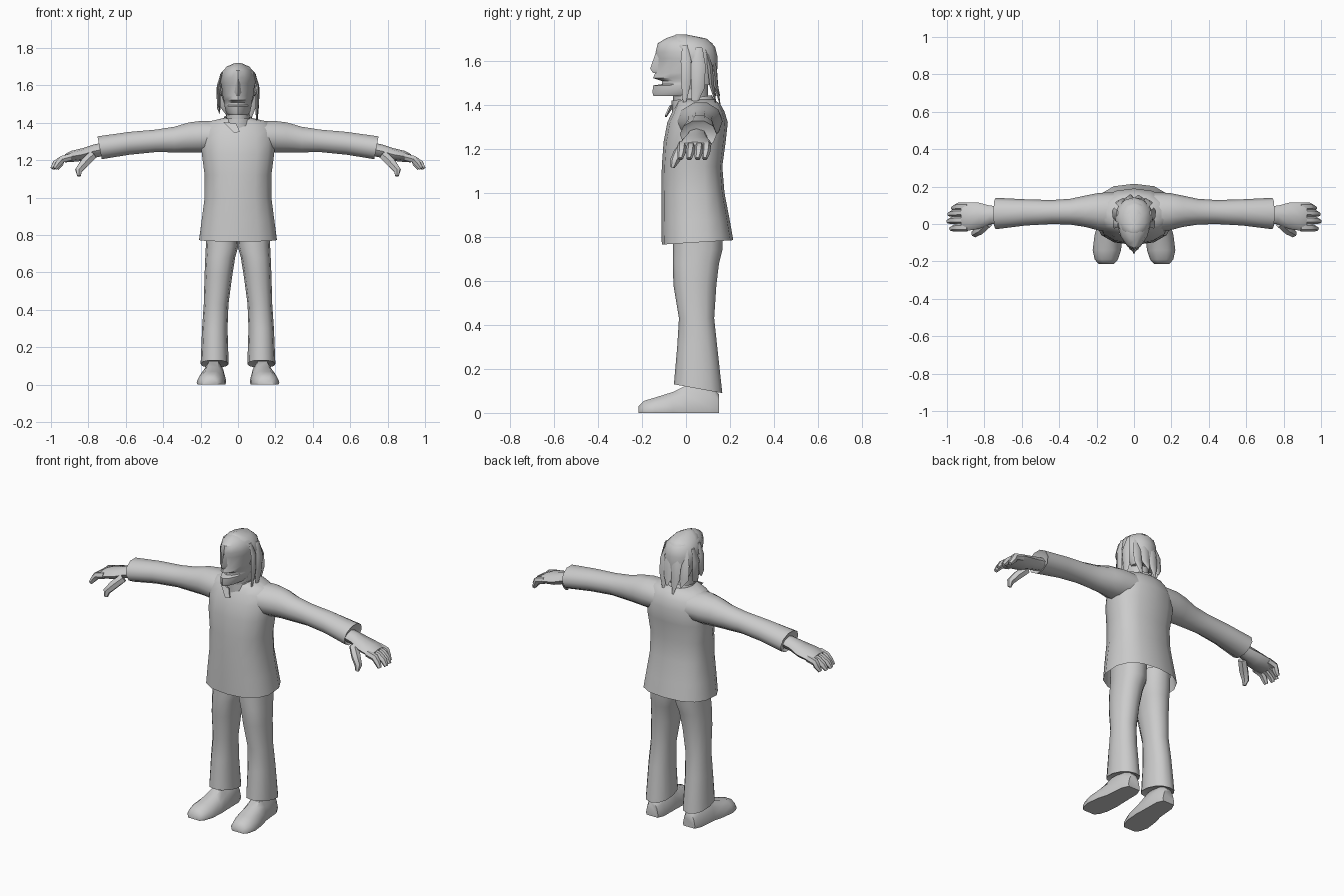
import bpy, bmesh, math
from mathutils import Vector

grey = bpy.data.materials.new("plain grey")
grey.diffuse_color = (0.6, 0.6, 0.6, 1)


def loft(name, rings, caps=(True, True), mirror=False, angle=50):
    """Skin a list of equal-length point rings into one smooth part."""
    bm = bmesh.new()
    vs = [[bm.verts.new(p) for p in r] for r in rings]
    n = len(vs[0])
    for a, b in zip(vs, vs[1:]):
        for i in range(n):
            bm.faces.new((a[i], a[(i + 1) % n], b[(i + 1) % n], b[i]))
    if caps[0]:
        bm.faces.new(vs[0][::-1])
    if caps[1]:
        bm.faces.new(vs[-1])
    bmesh.ops.recalc_face_normals(bm, faces=bm.faces)
    me = bpy.data.meshes.new(name)
    bm.to_mesh(me)
    bm.free()
    me.materials.append(grey)
    me.shade_smooth()
    me.set_sharp_from_angle(angle=math.radians(angle))
    ob = bpy.data.objects.new(name, me)
    bpy.context.collection.objects.link(ob)
    if mirror:
        ob.modifiers.new("mirror", 'MIRROR')
    return ob


def egg(z, rx, yf, yb, ym=None, k=0.0, e=1.0, cx=0.0, tilt=0.0, n=12):
    """Horizontal ring: front yf, back yb, widest at ym, front narrowed by k."""
    ym = (yf + yb) / 2 if ym is None else ym
    pts = []
    for i in range(n):
        t = 2 * math.pi * i / n
        s, c = math.sin(t), math.cos(t)
        s = math.copysign(abs(s) ** e, s)
        c = math.copysign(abs(c) ** e, c)
        y = ym - (ym - yf) * c if c > 0 else ym - (yb - ym) * c
        pts.append((cx + rx * s * (1 - k * max(0, c)), y, z + tilt * c))
    return pts


def upright(x, cy, cz, ry, rz, lean=0.0, n=10):
    """Ring standing across the x direction, for arms and hands."""
    return [(x + lean * math.sin(2 * math.pi * i / n),
             cy + ry * math.cos(2 * math.pi * i / n),
             cz + rz * math.sin(2 * math.pi * i / n)) for i in range(n)]


def tube(name, path, widths, flat=1.0, side=(0, 1, 0), n=6, mirror=False):
    """Tapered tube along a path; flat scales its thickness."""
    pts = [Vector(p) for p in path]
    rings = []
    for i, p in enumerate(pts):
        d = (pts[min(i + 1, len(pts) - 1)] - pts[max(i - 1, 0)]).normalized()
        u = Vector(side)
        u = (u - d * u.dot(d)).normalized()
        v = d.cross(u) * flat
        rings.append([p + widths[i] * (u * math.cos(2 * math.pi * j / n)
                      + v * math.sin(2 * math.pi * j / n)) for j in range(n)])
    return loft(name, rings, mirror=mirror)


# Jacket body, open at the hem
loft("jacket", [egg(*r, n=14) for r in [
    # z, rx, front, back, widest, k, exponent, cx, tilt
    (0.775, 0.212, -0.11, 0.215, 0.05, 0.0, 0.8, 0, -0.01),
    (0.88, 0.198, -0.112, 0.198, 0.05, 0.0, 0.8),
    (1.00, 0.182, -0.112, 0.175, 0.05, 0.0, 0.8),
    (1.12, 0.182, -0.11, 0.165, 0.05, 0.0, 0.8),
    (1.23, 0.197, -0.102, 0.180, 0.05, 0.0, 0.8),
    (1.32, 0.205, -0.085, 0.190, 0.05, 0.0, 0.9),
    (1.37, 0.200, -0.062, 0.175, 0.05),
    (1.405, 0.165, -0.045, 0.155, 0.05),
    (1.425, 0.080, -0.040, 0.125, 0.04)]], caps=(False, True))

# Sleeves with open cuffs
loft("sleeve", [upright(*r) for r in [
    (0.10, 0.060, 1.325, 0.110, 0.085),
    (0.19, 0.066, 1.325, 0.100, 0.090),
    (0.26, 0.068, 1.322, 0.084, 0.084),
    (0.34, 0.066, 1.310, 0.069, 0.072),
    (0.44, 0.064, 1.303, 0.064, 0.063),
    (0.58, 0.062, 1.290, 0.070, 0.064),
    (0.74, 0.056, 1.266, 0.084, 0.064, 0.012),
    (0.725, 0.056, 1.266, 0.062, 0.046, 0.012)]], caps=(False, True), mirror=True)

# Hands: palm, four curled fingers and a thumb
loft("palm", [upright(*r, n=8) for r in [
    (0.70, 0.050, 1.262, 0.045, 0.036), (0.77, 0.048, 1.248, 0.050, 0.036),
    (0.83, 0.044, 1.230, 0.070, 0.034), (0.89, 0.040, 1.220, 0.076, 0.030),
    (0.925, 0.040, 1.210, 0.068, 0.022)]], mirror=True)
for i, (y, reach) in enumerate([(-0.018, 0.985), (0.022, 1.0), (0.06, 0.995), (0.093, 0.975)]):
    tube(f"finger_{i + 1}", [(0.89, y, 1.218), (0.94, y, 1.205),
         (reach - 0.025, y - 0.003, 1.182), (reach - 0.006, y - 0.008, 1.155)],
         [0.021, 0.021, 0.019, 0.012], mirror=True)
tube("thumb", [(0.78, 0.005, 1.225), (0.82, -0.030, 1.185),
     (0.852, -0.052, 1.145), (0.850, -0.062, 1.115)],
     [0.026, 0.027, 0.021, 0.010], mirror=True)

# Trouser legs with a slanted flared hem
loft("trouser_leg", [egg(*r) for r in [
    (0.84, 0.085, -0.060, 0.170, None, 0, 0.85, 0.085),
    (0.74, 0.087, -0.060, 0.165, None, 0, 0.85, 0.085),
    (0.68, 0.080, -0.060, 0.150, None, 0, 0.85, 0.095),
    (0.58, 0.074, -0.057, 0.138, None, 0, 0.9, 0.105),
    (0.43, 0.066, -0.032, 0.128, None, 0, 0.9, 0.117),
    (0.30, 0.068, -0.040, 0.142, None, 0, 0.9, 0.124),
    (0.11, 0.075, -0.055, 0.165, None, 0, 0.9, 0.125, 0.02),
    (0.12, 0.055, -0.035, 0.140, None, 0, 0.9, 0.125, 0.02)]], mirror=True)

# Shoes: flat soles, low rounded toes
shoe = []
for y, cx, w, h in [(0.15, 0.125, 0.040, 0.085), (0.11, 0.126, 0.058, 0.125),
                    (0.0, 0.130, 0.064, 0.125), (-0.06, 0.137, 0.074, 0.095),
                    (-0.14, 0.145, 0.076, 0.070), (-0.19, 0.148, 0.062, 0.055),
                    (-0.215, 0.148, 0.040, 0.030)]:
    shoe.append([(cx + w * a, y, h * b) for a, b in
                 [(-0.95, 0), (0.95, 0), (1, 0.2), (0.8, 0.65), (0.4, 1),
                  (-0.4, 1), (-0.8, 0.65), (-1, 0.2)]])
loft("shoe", shoe, mirror=True)

# Neck, shirt collar and overlapping lapel
loft("neck", [egg(1.36, 0.066, -0.045, 0.11), egg(1.42, 0.062, -0.058, 0.10),
              egg(1.50, 0.062, -0.060, 0.10)])
loft("collar", [egg(1.375, 0.090, -0.062, 0.145, 0.04, tilt=-0.012),
                egg(1.432, 0.074, -0.066, 0.118, 0.04, tilt=-0.012),
                egg(1.425, 0.066, -0.058, 0.105, 0.04, tilt=-0.012)], caps=(False, False))
flap = [(-0.08, -0.048, 1.405), (-0.02, -0.088, 1.345), (0.01, -0.088, 1.352), (-0.01, -0.068, 1.395)]
loft("lapel", [flap, [(x, y - 0.008, z) for x, y, z in flap]])

# Head with an open mouth cut right across the front
loft("head", [egg(*r) for r in [
    (1.440, 0.050, -0.148, 0.05, -0.03, 0.30),
    (1.455, 0.064, -0.152, 0.07, -0.02, 0.30),
    (1.488, 0.072, -0.150, 0.10, 0.0, 0.30),
    (1.494, 0.073, -0.110, 0.10, 0.0, 0.30),
    (1.508, 0.074, -0.108, 0.10, 0.0, 0.30),
    (1.522, 0.076, -0.150, 0.11, 0.0, 0.35),
    (1.545, 0.082, -0.140, 0.12, 0.0, 0.35),
    (1.610, 0.090, -0.130, 0.13, 0.0, 0.30),
    (1.640, 0.092, -0.138, 0.132, 0.0, 0.25),
    (1.680, 0.078, -0.128, 0.12, 0.0, 0.2),
    (1.703, 0.050, -0.090, 0.085, 0.0, 0.1),
    (1.718, 0.014, -0.045, 0.01, -0.02)]], angle=40)
loft("nose", [[(-0.010, -0.120, 1.635), (0.010, -0.120, 1.635), (0, -0.138, 1.635)],
              [(-0.024, -0.115, 1.560), (0.024, -0.115, 1.560), (0, -0.163, 1.565)],
              [(-0.018, -0.115, 1.545), (0.018, -0.115, 1.545), (0, -0.150, 1.545)]])
tube("ear", [(0.088, -0.005, 1.545), (0.100, 0.005, 1.575), (0.094, 0.010, 1.61)],
     [0.010, 0.020, 0.012], flat=0.5, mirror=True)

# Hair: cap over the crown and back, then hanging locks
loft("hair_cap", [egg(*r) for r in [
    (1.49, 0.070, 0.03, 0.135, 0.07), (1.56, 0.094, 0.00, 0.142, 0.05),
    (1.62, 0.103, -0.03, 0.143, 0.03), (1.665, 0.092, -0.07, 0.132, 0.02),
    (1.70, 0.060, -0.07, 0.095, 0.0), (1.720, 0.015, -0.045, 0.0)]])
for i, x in enumerate((-0.065, -0.022, 0.025, 0.065)):
    end = 1.40 if i % 2 else 1.44
    back = 0.028 * abs(x) / 0.065
    tube(f"back_lock_{i + 1}", [(x * 0.8, 0.115 - back, 1.66), (x, 0.138 - back, 1.57),
         (x * 1.05, 0.145 - back, 1.49), (x * 0.9, 0.165 - back, end)],
         [0.020, 0.034, 0.030, 0.004], flat=0.4, side=(1, 0, 0))
for s, end in ((1, 1.37), (-1, 1.45)):
    label = "left" if s > 0 else "right"
    tube(f"{label}_front_lock", [(s * 0.085, -0.005, 1.67), (s * 0.106, 0.0, 1.60),
         (s * 0.105, 0.0, 1.50), (s * 0.098, -0.008, end + 0.02)],
         [0.012, 0.024, 0.022, 0.004], flat=0.35)
    tube(f"{label}_side_lock", [(s * 0.090, 0.06, 1.66), (s * 0.106, 0.055, 1.58),
         (s * 0.102, 0.055, 1.48), (s * 0.100, 0.03, end)],
         [0.015, 0.034, 0.030, 0.004], flat=0.35)
